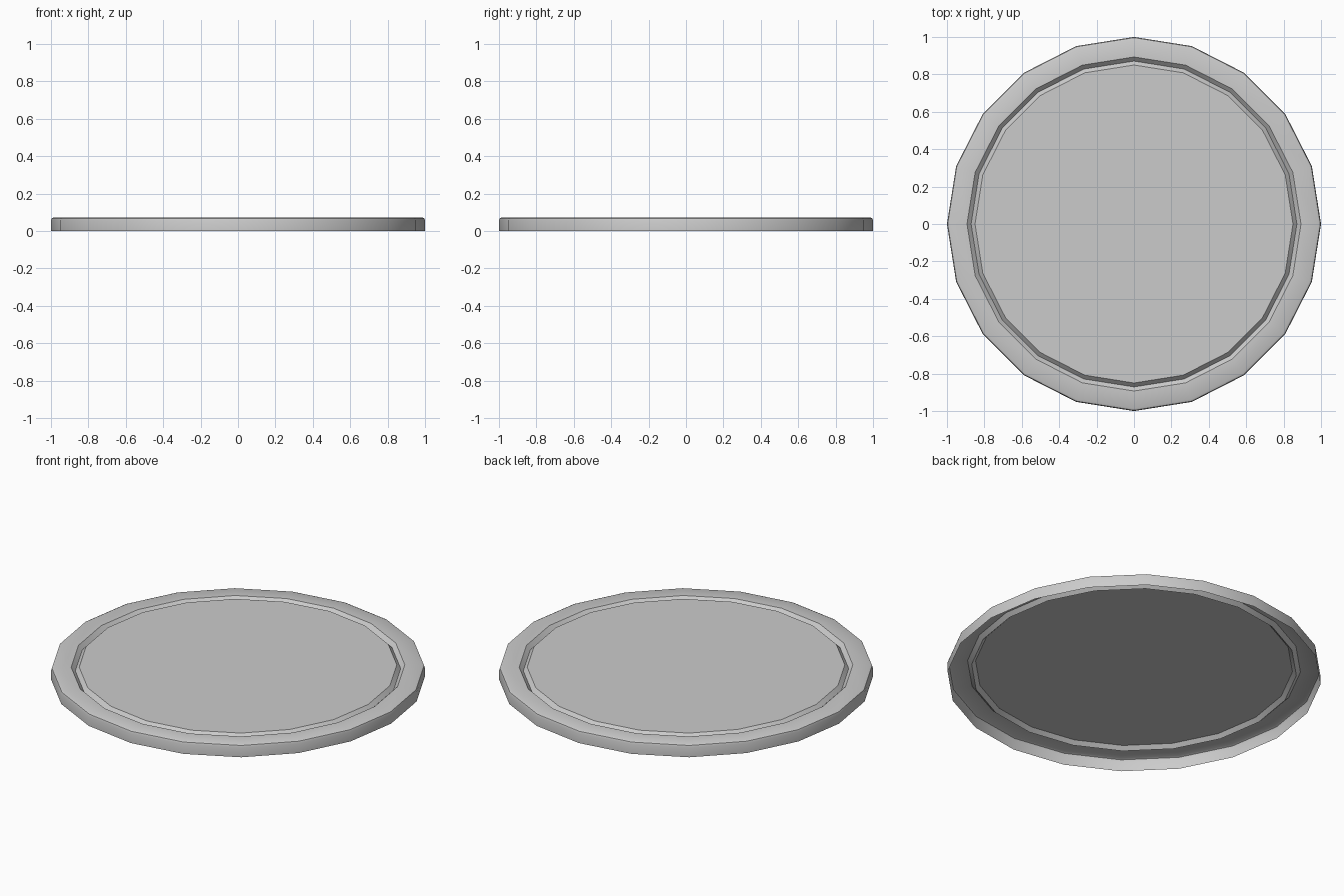
import bpy, bmesh, math

if "Cube" in bpy.data.objects:
    bpy.data.objects.remove(bpy.data.objects["Cube"])

SIDES = 20
# Half profile (radius, height): open-bottomed wall, softened rim, V groove, flat top
PROFILE = [(1.0, 0.0), (1.0, 0.056), (0.996, 0.068), (0.985, 0.073),
           (0.893, 0.073), (0.871, 0.051), (0.85, 0.073)]

bm = bmesh.new()
rings = []
for r, z in PROFILE:
    rings.append([bm.verts.new((r * math.cos(2 * math.pi * i / SIDES),
                                r * math.sin(2 * math.pi * i / SIDES), z))
                  for i in range(SIDES)])

# Bands between neighbouring rings
for low, high in zip(rings, rings[1:]):
    for i in range(SIDES):
        j = (i + 1) % SIDES
        bm.faces.new((low[i], low[j], high[j], high[i]))

# Flat centre panel; the underside stays open
bm.faces.new(rings[-1])

mesh = bpy.data.meshes.new("round_lid")
bm.to_mesh(mesh)
bm.free()
lid = bpy.data.objects.new("round_lid", mesh)
bpy.context.collection.objects.link(lid)

# Smooth wall and rim, crisp groove
bpy.context.view_layer.objects.active = lid
lid.select_set(True)
bpy.ops.object.shade_smooth_by_angle(angle=math.radians(35))
